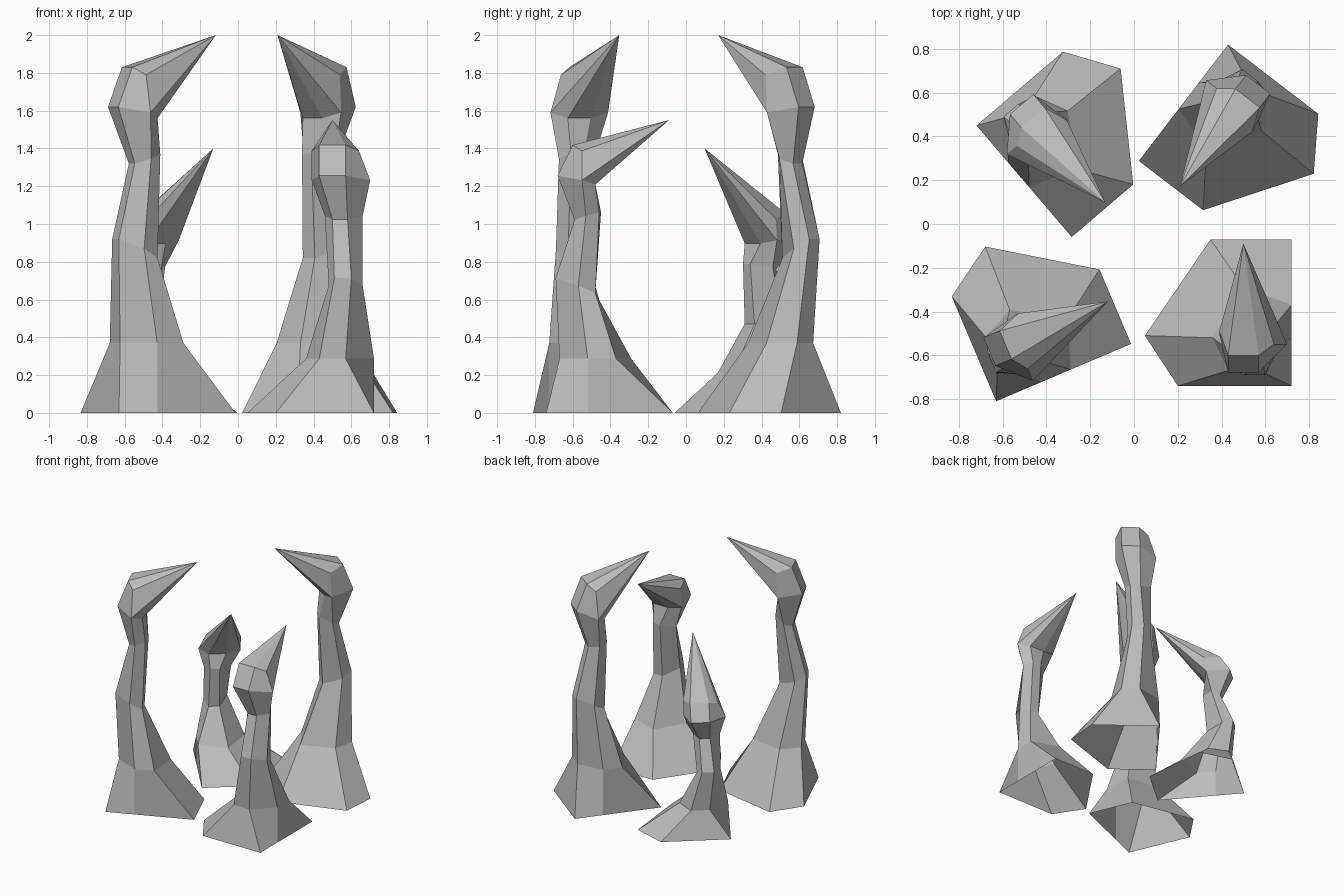
import bpy
import bmesh
import math
from mathutils import Matrix, Vector

cube = bpy.data.objects.get("Cube")
if cube:
    bpy.data.objects.remove(cube, do_unlink=True)

# One stone colour for everything
stone = bpy.data.materials.new("grey_stone")
stone.use_nodes = True
GREY = (0.5, 0.5, 0.5, 1)
stone.diffuse_color = GREY
stone.node_tree.nodes["Principled BSDF"].inputs["Base Color"].default_value = GREY

# Six-sided sections in hundredths, measured from one base corner.
# Each section: height of the outer side, height of the inner side, then
# points in the order inner, side, outer, outer, side, inner.
SECTIONS = [
    (0, 0, [(-37, 67), (-67, 23), (-52, 0), (0, 0), (0, 22), (0, 67)]),
    (37, 37, [(-22, 45), (-36, 22), (-29, 7), (-15, 7), (0, 22), (0, 37)]),
    (92, 82, [(-17, 26), (-24, 13), (-21, 5), (-12, 5), (-6, 17), (-9, 26)]),
    (132, 137, [(-17, 29), (-26, 21), (-22, 15), (-14, 15), (-6, 21), (-10, 28)]),
    (162, 156, [(-22, 26), (-33, 24), (-29, 6), (-15, 6), (-2, 19), (-9, 26)]),
]
# The crown of the head only wraps the sides and the outer face
CROWN = (183, 175, [(-33, 25), (-29, 14), (-15, 14), (-8, 19)])
TIP = (-22, 65)
SIDES = 6


def add_section(bm, section, lean, stretch):
    """Add one tilted section; lean gives how far inward each point sits."""
    outer, inner, points = section
    verts = []
    for (x, y), t in zip(points, lean):
        z = (outer + (inner - outer) * t) * stretch
        verts.append(bm.verts.new(Vector((x, y, z)) / 100))
    return verts


def make_spire(name, corner, degrees, stretch, tip_height):
    bm = bmesh.new()
    lean = (1, 0.5, 0, 0, 0.5, 1)
    rings = [add_section(bm, s, lean, stretch) for s in SECTIONS]

    # Flared foot, column and underside of the head
    for low, high in zip(rings, rings[1:]):
        for i in range(SIDES):
            j = (i + 1) % SIDES
            bm.faces.new((low[i], low[j], high[j], high[i]))

    # Back of the head
    crown = add_section(bm, CROWN, lean[1:-1], stretch)
    head = rings[-1]
    for i in range(len(crown) - 1):
        bm.faces.new((head[i + 1], head[i + 2], crown[i + 1], crown[i]))

    # Horn: a fan from the open rim of the head to the tip
    tip = bm.verts.new((TIP[0] / 100, TIP[1] / 100, tip_height))
    rim = crown + [head[4], head[5], head[0], head[1]]
    for i, vert in enumerate(rim):
        bm.faces.new((vert, rim[(i + 1) % len(rim)], tip))

    bmesh.ops.recalc_face_normals(bm, faces=bm.faces)
    place = Matrix.Translation((*corner, 0)) @ Matrix.Rotation(math.radians(degrees), 4, "Z")
    bm.transform(place)
    mesh = bpy.data.meshes.new(name)
    bm.to_mesh(mesh)
    bm.free()
    mesh.materials.append(stone)
    obj = bpy.data.objects.new(name, mesh)
    bpy.context.collection.objects.link(obj)
    return obj


# Four spires in a circle, horns turned to the middle
make_spire("front_left_spire", (0.72, -0.74), 0, 0.775, 1.55)
make_spire("front_right_spire", (-0.63, -0.81), -67, 1, 2)
make_spire("back_left_spire", (0.43, 0.82), 142.5, 1, 2)
make_spire("back_right_spire", (-0.72, 0.45), 220.5, 0.575, 1.4)
